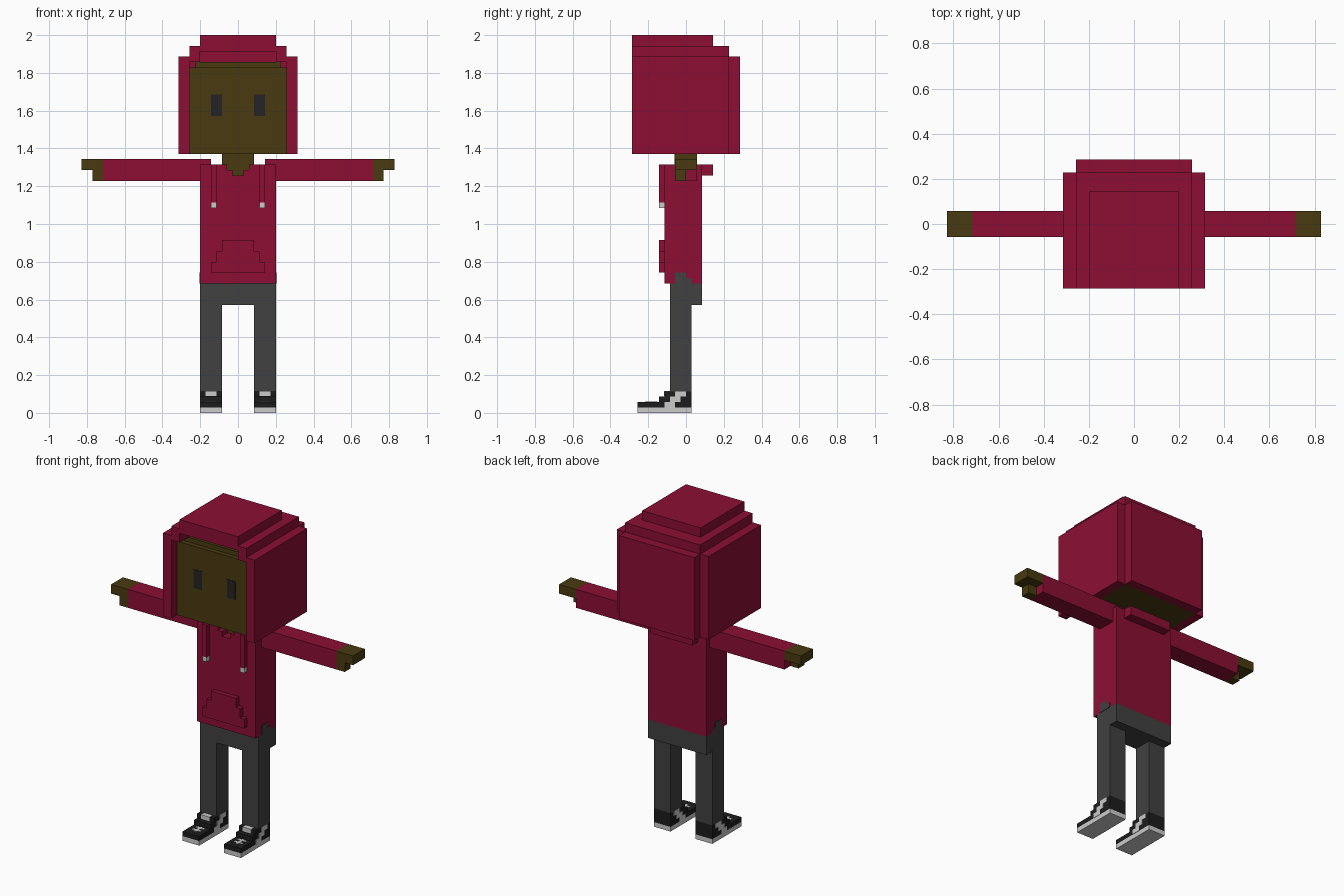
import bpy, bmesh

if "Cube" in bpy.data.objects:
    bpy.data.objects.remove(bpy.data.objects["Cube"])

V = 1 / 35  # block size: the figure is 70 blocks tall


def material(name, rgb):
    m = bpy.data.materials.new(name)
    m.diffuse_color = (*rgb, 1)
    m.use_nodes = True
    m.node_tree.nodes["Principled BSDF"].inputs["Base Color"].default_value = m.diffuse_color
    return m


RED = material("crimson cloth", (0.262, 0.0045, 0.034))
SKIN = material("brown skin", (0.065, 0.042, 0.005))
GREY = material("grey trousers", (0.052, 0.052, 0.052))
BLACK = material("black canvas", (0.012, 0.012, 0.012))
EYE = material("dark eye", (0.017, 0.017, 0.019))
WHITE = material("off white rubber", (0.6, 0.6, 0.6))


def finish(bm, name, mat):
    bmesh.ops.recalc_face_normals(bm, faces=bm.faces)
    bmesh.ops.scale(bm, vec=(V, V, V), verts=bm.verts)
    me = bpy.data.meshes.new(name)
    bm.to_mesh(me)
    bm.free()
    me.materials.append(mat)
    ob = bpy.data.objects.new(name, me)
    bpy.context.collection.objects.link(ob)
    return ob


def boxes(name, mat, *items, mirror=False):
    """Boxes given as (x0, x1, y0, y1, z0, z1) in block units."""
    bm = bmesh.new()
    for x0, x1, y0, y1, z0, z1 in items:
        vs = bmesh.ops.create_cube(bm, size=1)["verts"]
        bmesh.ops.scale(bm, vec=(x1 - x0, y1 - y0, z1 - z0), verts=vs)
        bmesh.ops.translate(bm, vec=((x0 + x1) / 2, (y0 + y1) / 2, (z0 + z1) / 2), verts=vs)
    ob = finish(bm, name, mat)
    if mirror:
        ob.modifiers.new("mirror", "MIRROR").use_clip = False
    return ob


def half_profile(name, mat, pts, y0, y1):
    """Symmetric front outline from its right half, extruded from y0 to y1."""
    outline = pts + [(-x, z) for x, z in reversed(pts)]
    bm = bmesh.new()
    f = bm.faces.new([bm.verts.new((x, y0, z)) for x, z in outline])
    r = bmesh.ops.extrude_face_region(bm, geom=[f])
    vs = [g for g in r["geom"] if isinstance(g, bmesh.types.BMVert)]
    bmesh.ops.translate(bm, vec=(0, y1 - y0, 0), verts=vs)
    return finish(bm, name, mat)


# Head, eyes and neck
boxes("head", SKIN, (-9, 9, -8, 8, 48, 64), (-8, 8, -7, 7, 64, 65))
boxes("eye", EYE, (3, 5, -8.1, -8, 55, 59), mirror=True)
boxes("neck", SKIN, (-3, 3, -2.1, 2, 44, 48))

# Stepped hood shell, open at the front
boxes("hood_top", RED, (-7, 7, -10, 5, 67, 70))
boxes("hood_upper_step", RED, (7, 9, -10, 8, 65, 68), mirror=True)
boxes("hood_back", RED, (-9, 9, 5, 8, 65, 68), (-9, 9, 8, 10, 48, 66))
boxes("hood_side", RED, (9, 11, -10, 8, 48, 66), mirror=True)

# Torso with stepped neckline, collar and pocket
half_profile("sweater_front", RED,
             [(7, 24), (7, 46), (3, 46), (2, 46), (2, 45), (1, 45), (1, 44)], -4, -2)
boxes("sweater_back", RED, (-7, 7, -2, 3, 24, 46))
boxes("collar", RED, (-5, 5, 3, 5, 44, 46))
half_profile("pocket", RED,
             [(5, 26), (5, 28), (4, 28), (4, 30), (3, 30), (3, 32)], -5, -4)

# Drawstrings
boxes("drawstring", RED, (4, 5, -5, -4, 39, 46), mirror=True)
boxes("drawstring_tip", WHITE, (4, 5, -5, -4, 38, 39), mirror=True)

# Arms and hands
boxes("sleeve", RED, (5, 25, -2, 2, 43, 47), mirror=True)
boxes("hand", SKIN, (25, 29, -2, 2, 45, 47), (25, 27, -2, 0, 43, 45), mirror=True)

# Trousers with small side slits in the sweater hem
boxes("hips", GREY, (-7, 7, -3, 3, 20, 24))
boxes("leg", GREY, (3, 7, -3, 1, 4, 20), mirror=True)
boxes("hem_slit", GREY, (6.9, 7.1, -2, 0, 24, 26), (6.9, 7.1, 0, 1, 24, 25), mirror=True)

# Shoes: sole, canvas upper, laces and side stripe
boxes("sole", WHITE, (3, 7, -9, 1, 0, 1), mirror=True)
boxes("shoe_upper", BLACK, (3, 7, -9, 1, 1, 2), (3, 7, -5, 1, 2, 3),
      (3, 7, -4, 1, 3, 4), mirror=True)
boxes("shoe_tongue", WHITE, (4, 6, -4.1, -3, 3.1, 4.05), mirror=True)
boxes("shoe_laces", WHITE, (4, 6, -6, -5.5, 2, 2.08), (4, 6, -7.2, -6.7, 2, 2.08),
      (4.7, 5.3, -7.6, -5.3, 2, 2.08), mirror=True)
stripe = [(-4 + k, -2 + k, 1 + k, 2 + k) for k in range(3)]
boxes("shoe_stripe", WHITE,
      *[(x, x + 0.1, *s) for s in stripe for x in (2.92, 6.98)], mirror=True)
